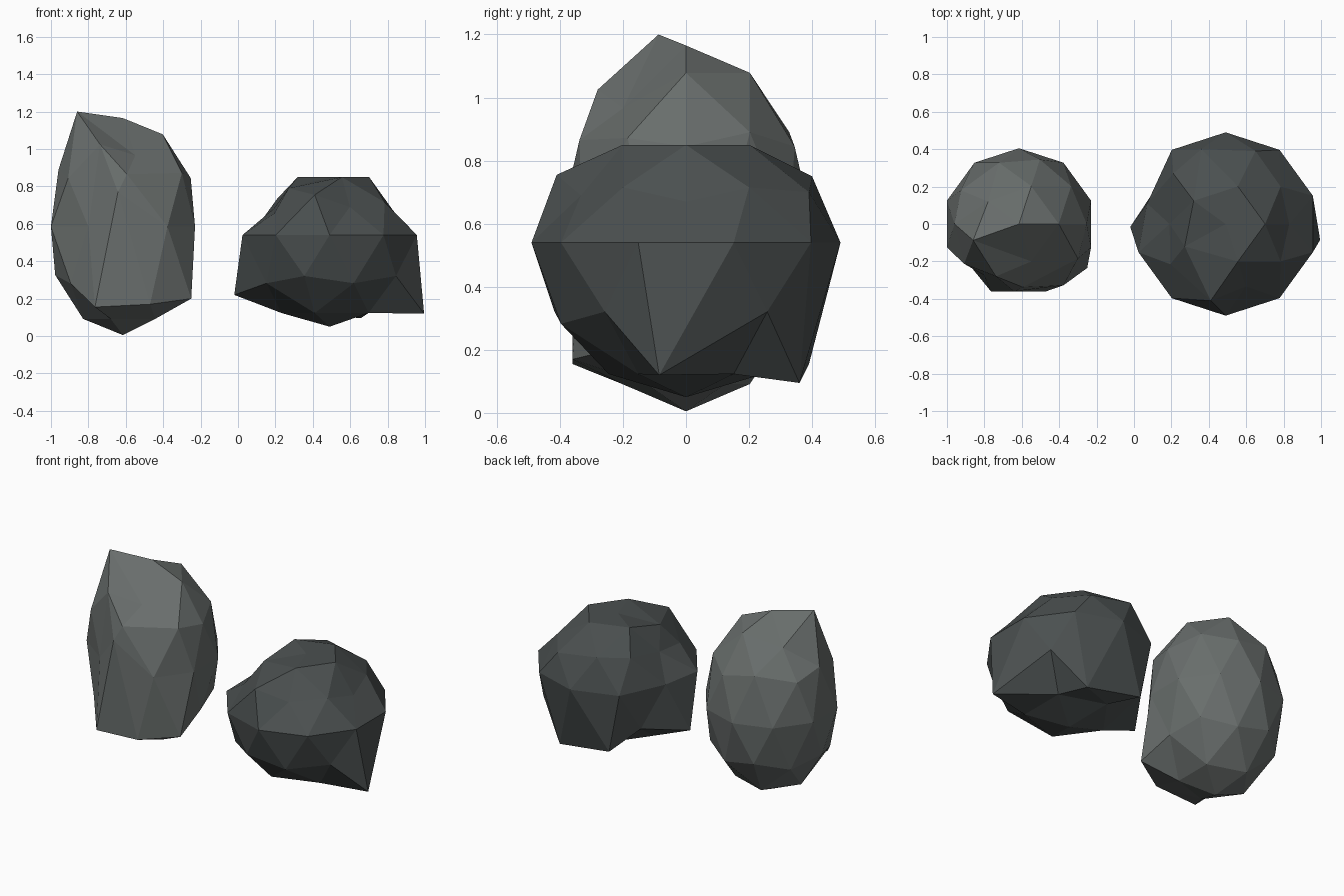
import bpy, bmesh, math
from mathutils import Vector

if "Cube" in bpy.data.objects:
    bpy.data.objects.remove(bpy.data.objects["Cube"])

# Height of each vertex ring on a unit icosphere with two subdivisions
RINGS = {"low": -0.4472, "low_mid": -0.5257, "mid": 0.0,
         "up": 0.4472, "up_mid": 0.5257, "cap": 0.8507}


def ring_dir(ring, deg):
    z = RINGS[ring]
    r = math.sqrt(1 - z * z)
    a = math.radians(deg)
    return Vector((r * math.cos(a), r * math.sin(a), z))


def make_rock(name, center, radii, chips, color, flat_top=None):
    """Faceted ellipsoid; chips pull single vertices (ring, angle) to new spots."""
    bm = bmesh.new()
    bmesh.ops.create_icosphere(bm, subdivisions=2, radius=1.0)
    bm.verts.ensure_lookup_table()
    targets = {}
    for ring, deg, pos in chips:
        d = ring_dir(ring, deg)
        v = min(bm.verts, key=lambda q: (q.co - d).length)
        targets[v.index] = Vector(pos)
    for v in bm.verts:
        p = Vector([c * r for c, r in zip(v.co, radii)])
        # Level off the crown
        if flat_top is not None and v.co.z > 0.8:
            p.x *= 0.82
            p.y *= 0.82
            p.z = flat_top - center[2]
        v.co = targets.get(v.index, p + Vector(center))
    bmesh.ops.recalc_face_normals(bm, faces=bm.faces)
    me = bpy.data.meshes.new(name)
    bm.to_mesh(me)
    bm.free()
    mat = bpy.data.materials.new(name + "_stone")
    mat.diffuse_color = color
    mat.use_nodes = True
    mat.node_tree.nodes["Principled BSDF"].inputs["Base Color"].default_value = mat.diffuse_color
    me.materials.append(mat)
    ob = bpy.data.objects.new(name, me)
    bpy.context.collection.objects.link(ob)
    return ob


# Tall rock: chipped front, slanted top with a sharp peak
make_rock("tall_rock", (-0.615, 0, 0.585), (0.405, 0.405, 0.58), [
    ("low", -36, (-0.25, -0.235, 0.20)),
    ("low", -108, (-0.765, -0.36, 0.155)),
    ("low_mid", -72, (-0.47, -0.36, 0.17)),
    ("mid", -90, (-0.642, -0.36, 0.77)),
    ("mid", -126, (-0.80, -0.275, 0.585)),
    ("up", -72, (-0.594, -0.338, 0.865)),
    ("up", 144, (-0.925, 0.18, 0.844)),
    ("up_mid", -108, (-0.738, -0.28, 1.025)),
    ("up_mid", -36, (-0.30, -0.185, 0.872)),
    ("cap", -72, (-0.549, -0.2, 0.966)),
    ("cap", -144, (-0.86, -0.087, 1.20)),
    ("cap", 144, (-0.78, 0.12, 1.01)),
], (0.14, 0.155, 0.15, 1))

# Squat rock: level crown, chipped shoulders, pointed lower corners
make_rock("squat_rock", (0.49, 0, 0.54), (0.49, 0.49, 0.49), [
    ("low", 180, (-0.02, -0.015, 0.22)),
    ("low", 108, (0.28, 0.39, 0.155)),
    ("low_mid", 0, (0.995, -0.085, 0.12)),
    ("low_mid", 72, (0.655, 0.36, 0.095)),
    ("mid", 162, (0.07, 0.11, 0.54)),
    ("up", 0, (0.83, 0, 0.67)),
    ("up", 72, (0.65, 0.39, 0.70)),
    ("up", -72, (0.598, -0.333, 0.69)),
    ("up", 144, (0.21, 0.27, 0.735)),
    ("up", -144, (0.194, -0.215, 0.655)),
    ("up_mid", 36, (0.784, 0.2, 0.715)),
    ("up_mid", -36, (0.784, -0.2, 0.715)),
    ("up_mid", 108, (0.36, 0.40, 0.75)),
    ("up_mid", -108, (0.41, -0.41, 0.755)),
    ("up_mid", 180, (0.19, 0, 0.68)),
    ("cap", -144, (0.271, -0.12, 0.79)),
], (0.07, 0.08, 0.08, 1), flat_top=0.85)
